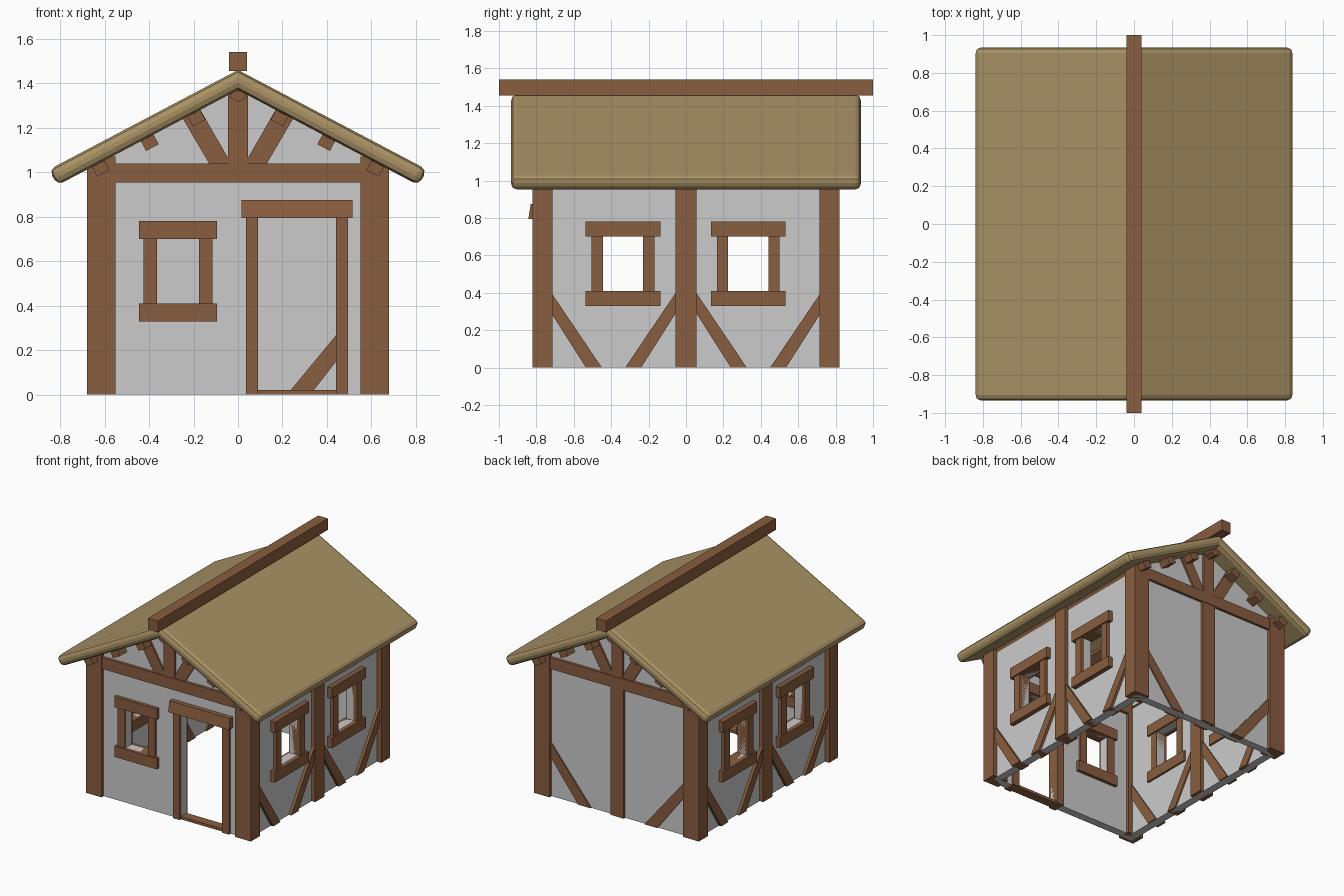
import bpy, bmesh, math
from mathutils import Vector

if "Cube" in bpy.data.objects:
    bpy.data.objects.remove(bpy.data.objects["Cube"])


def material(name, color):
    m = bpy.data.materials.new(name)
    m.diffuse_color = color
    m.use_nodes = True
    m.node_tree.nodes["Principled BSDF"].inputs["Base Color"].default_value = m.diffuse_color
    return m


WOOD = material("wood", (0.25, 0.11, 0.05, 1))
THATCH = material("thatch", (0.40, 0.29, 0.13, 1))


def prism(name, pts, axis, a, b, mat=WOOD):
    """Extrude a profile: axis 'y' takes (x, z) points, axis 'x' takes (y, z)."""
    bm = bmesh.new()
    at = (lambda u, v, d: (u, d, v)) if axis == 'y' else (lambda u, v, d: (d, u, v))
    face = bm.faces.new([bm.verts.new(at(u, v, a)) for u, v in pts])
    ext = bmesh.ops.extrude_face_region(bm, geom=[face])
    moved = [g for g in ext["geom"] if isinstance(g, bmesh.types.BMVert)]
    bmesh.ops.translate(bm, verts=moved, vec=Vector(at(0, 0, b - a)))
    bmesh.ops.recalc_face_normals(bm, faces=bm.faces)
    me = bpy.data.meshes.new(name)
    bm.to_mesh(me)
    bm.free()
    ob = bpy.data.objects.new(name, me)
    bpy.context.collection.objects.link(ob)
    if mat:
        me.materials.append(mat)
    return ob


def rect(u0, u1, v0, v1):
    return [(u0, v0), (u1, v0), (u1, v1), (u0, v1)]


def apply_modifier(ob, mod):
    bpy.context.view_layer.objects.active = ob
    bpy.ops.object.modifier_apply(modifier=mod.name)


def cut(ob, pts, axis, a, b):
    cutter = prism("cutter", pts, axis, a, b, None)
    cutter.hide_render = True
    mod = ob.modifiers.new("opening", 'BOOLEAN')
    mod.operation, mod.solver, mod.object = 'DIFFERENCE', 'EXACT', cutter
    apply_modifier(ob, mod)
    bpy.data.objects.remove(cutter)


def window_frame(name, axis, s, c, half, bar, depth):
    """Lintel, sill and two jambs around an opening centred on c."""
    d0, d1 = s * (depth - 0.11), s * depth
    for part, z0, z1 in (("sill", 0.33, 0.41), ("lintel", 0.70, 0.78)):
        prism(f"{name}_{part}", rect(c - bar, c + bar, z0, z1), axis, d0, d1)
    for k in (-1, 1):
        u0, u1 = sorted((c + k * half, c + k * (half + 0.06)))
        prism(f"{name}_jamb", rect(u0, u1, 0.41, 0.70), axis, s * (depth - 0.10), s * (depth - 0.01))


# Roof slope
APEX, SLOPE = 1.37, 0.527
SIDE_WINDOWS = (-0.337, 0.333)

# Gable walls, front with door and window openings
gable = [(-0.645, 0), (0.645, 0), (0.645, 1.05), (0, 1.40), (-0.645, 1.05)]
front = prism("front_wall", gable, 'y', -0.795, -0.735, None)
cut(front, rect(0.09, 0.44, -0.1, 0.795), 'y', -0.9, -0.6)
cut(front, rect(-0.365, -0.175, 0.41, 0.70), 'y', -0.9, -0.6)
prism("back_wall", gable, 'y', 0.735, 0.795, None)

for s, side in ((-1, "left"), (1, "right")):
    # Side walls with two windows each
    wall = prism(f"{side}_wall", rect(-0.735, 0.735, 0, 1.05), 'x', s * 0.585, s * 0.645, None)
    for c in SIDE_WINDOWS:
        cut(wall, rect(c - 0.108, c + 0.108, 0.41, 0.70), 'x', s * 0.4, s * 0.8)
        window_frame(f"{side}_window", 'x', s, c, 0.108, 0.20, 0.68)
    # Middle post and side braces
    prism(f"{side}_middle_post", rect(-0.055, 0.055, 0, 1.07), 'x', s * 0.56, s * 0.675)
    for k in (-1, 1):
        for u, t in ((0.055, 1), (0.72, -1)):
            pts = [(k * u, 0.40), (k * (u + t * 0.27), 0), (k * (u + t * 0.185), 0), (k * u, 0.29)]
            prism(f"{side}_brace", pts, 'x', s * 0.575, s * 0.665)

for s, end in ((-1, "front"), (1, "back")):
    # Corner posts, tie beam and king post
    for k in (-1, 1):
        prism(f"{end}_corner_post", rect(*sorted((k * 0.55, k * 0.68)), 0, 1.07), 'y', s * 0.715, s * 0.82)
    prism(f"{end}_tie_beam", rect(-0.55, 0.55, 0.955, 1.04), 'y', s * 0.715, s * 0.815)
    prism(f"{end}_king_post", rect(-0.045, 0.045, 1.04, 1.40), 'y', s * 0.718, s * 0.812)
    # Gable braces fanning out from the tie beam
    for k in (-1, 1):
        pts = [(k * 0.13, 1.04), (k * 0.045, 1.04), (k * 0.045, 1.065), (k * 0.18, 1.30), (k * 0.265, 1.27)]
        prism(f"{end}_gable_brace", pts, 'y', s * 0.722, s * 0.808)

# Back middle post and braces
prism("back_middle_post", rect(-0.055, 0.055, 0, 0.955), 'y', 0.718, 0.812)
for k in (-1, 1):
    pts = [(k * 0.55, 0.40), (k * 0.22, 0), (k * 0.325, 0), (k * 0.55, 0.29)]
    prism("back_brace", pts, 'y', 0.722, 0.805)

# Front window and door frame
window_frame("front_window", 'y', -1, -0.27, 0.095, 0.175, 0.82)
for x in (0.035, 0.44):
    prism("door_jamb", rect(x, x + 0.055, 0, 0.795), 'y', -0.815, -0.72)
prism("door_lintel", [(-0.843, 0.795), (-0.83, 0.875), (-0.715, 0.875), (-0.715, 0.795)], 'x', 0.015, 0.515)
prism("door_threshold", rect(0.09, 0.44, 0, 0.02), 'y', -0.80, -0.73)

# Purlins under the roof
ang = math.atan(SLOPE)
co, si = math.cos(ang), math.sin(ang)
for k in (-1, 1):
    for x in (0.19, 0.40, 0.62):
        z = APEX - SLOPE * x - 0.02
        pts = [(k * (x + u * co + v * si), z - u * si + v * co)
               for u, v in rect(-0.032, 0.032, -0.032, 0.032)]
        prism("purlin", pts, 'y', -0.88, 0.88)
prism("ridge_purlin", [(-0.035, 1.335), (0, 1.315), (0.035, 1.335), (0.035, 1.38), (-0.035, 1.38)],
      'y', -0.88, 0.88)

# Thatched roof with rounded rims
tx, tz = 0.85, 1.46 - SLOPE * 0.85
bx, bz = tx - 0.08 * si, tz - 0.08 * co
roof = prism("thatched_roof", [(0, 1.46), (tx, tz), (bx, bz), (0, APEX), (-bx, bz), (-tx, tz)],
             'y', -0.935, 0.935, THATCH)
bev = roof.modifiers.new("rim", 'BEVEL')
bev.width, bev.segments = 0.03, 2
bev.limit_method, bev.angle_limit = 'ANGLE', math.radians(62)
apply_modifier(roof, bev)

# Ridge pole
prism("ridge_pole", rect(-0.04, 0.04, 1.455, 1.54), 'y', -1, 1)
